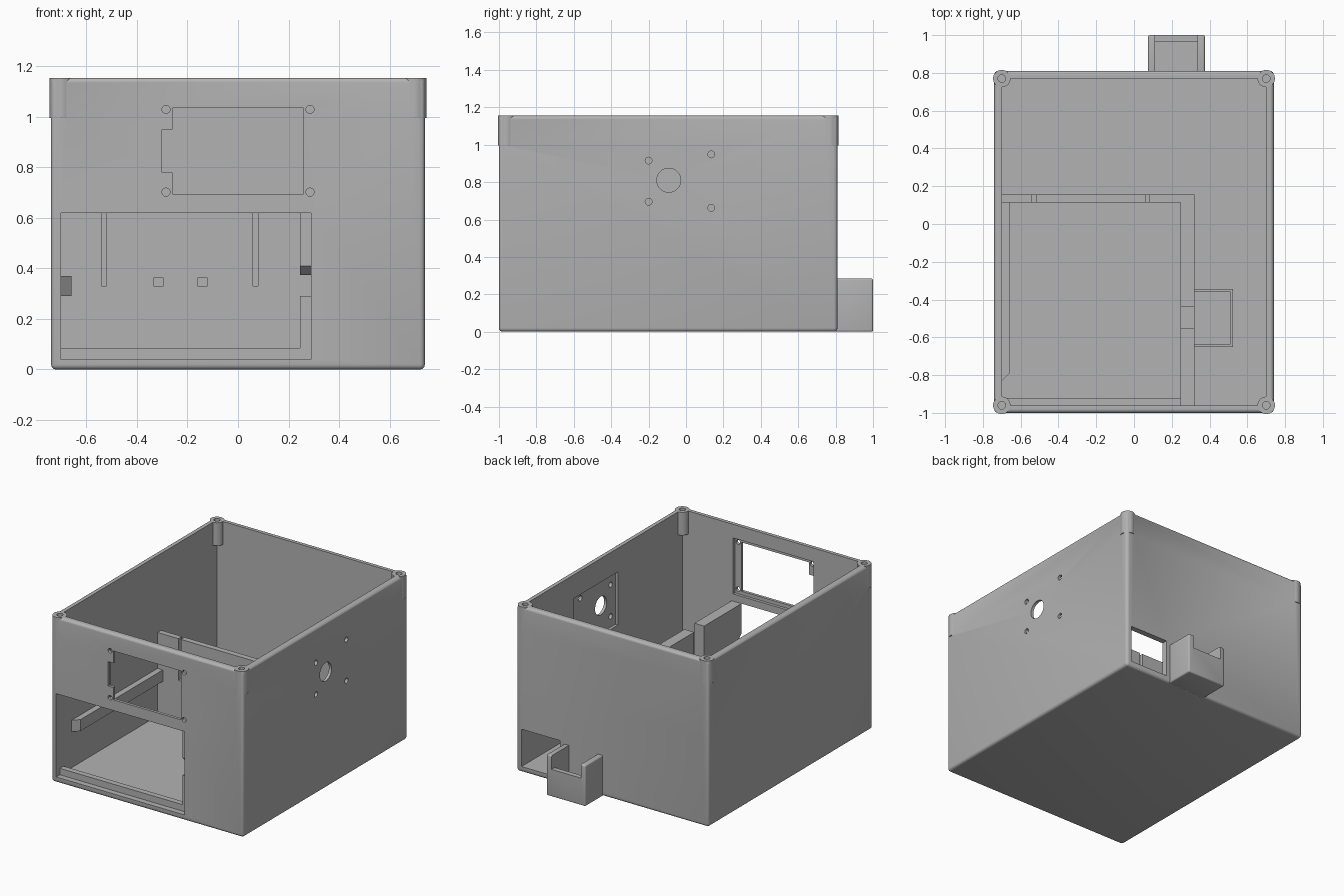
import bpy, bmesh, math
from mathutils import Matrix, Vector

if "Cube" in bpy.data.objects:
    bpy.data.objects.remove(bpy.data.objects["Cube"], do_unlink=True)

GREY = (0.45, 0.45, 0.45, 1)
mat = bpy.data.materials.new("plain_grey")
mat.use_nodes = True
mat.diffuse_color = GREY
mat.node_tree.nodes["Principled BSDF"].inputs["Base Color"].default_value = GREY


def finish(name, bm):
    bmesh.ops.recalc_face_normals(bm, faces=bm.faces[:])
    mesh = bpy.data.meshes.new(name)
    bm.to_mesh(mesh)
    bm.free()
    obj = bpy.data.objects.new(name, mesh)
    obj.data.materials.append(mat)
    bpy.context.collection.objects.link(obj)
    return obj


def box(name, x, y, z, round_edges=0):
    """Box from (low, high) ranges; optionally rounds all but the top edges."""
    bm = bmesh.new()
    bmesh.ops.create_cube(bm, size=1)
    for v in bm.verts:
        v.co = [r[0] if c < 0 else r[1] for c, r in zip(v.co, (x, y, z))]
    if round_edges:
        edges = [e for e in bm.edges if min(v.co.z for v in e.verts) < z[1]]
        bmesh.ops.bevel(bm, geom=edges, offset=round_edges, segments=4,
                        profile=0.5, affect='EDGES')
    return finish(name, bm)


def cylinder(name, centre, radius, length, axis='Z', sides=32):
    bm = bmesh.new()
    turn = {'X': Matrix.Rotation(math.pi / 2, 4, 'Y'),
            'Y': Matrix.Rotation(math.pi / 2, 4, 'X'), 'Z': Matrix()}[axis]
    bmesh.ops.create_cone(bm, cap_ends=True, segments=sides, radius1=radius,
                          radius2=radius, depth=length,
                          matrix=Matrix.Translation(centre) @ turn)
    return finish(name, bm)


def prism(name, points, offset):
    bm = bmesh.new()
    face = bm.faces.new([bm.verts.new(p) for p in points])
    out = bmesh.ops.extrude_face_region(bm, geom=[face])
    bmesh.ops.translate(bm, vec=Vector(offset),
                        verts=[v for v in out["geom"] if isinstance(v, bmesh.types.BMVert)])
    return finish(name, bm)


def combine(target, other, operation='DIFFERENCE'):
    mod = target.modifiers.new("combine", 'BOOLEAN')
    mod.operation, mod.solver, mod.object = operation, 'EXACT', other
    bpy.context.view_layer.objects.active = target
    bpy.ops.object.modifier_apply(modifier=mod.name)
    bpy.data.objects.remove(other, do_unlink=True)


def cut(target, x, y, z):
    combine(target, box("cutter", x, y, z))


# Open-topped case
case = box("case", (-0.74, 0.74), (-1, 0.81), (0, 1.155), 0.02)
cut(case, (-0.70, 0.70), (-0.96, 0.77), (0.04, 1.3))

# Corner screw posts with blind holes
for x in (-0.70, 0.70):
    for y in (-0.96, 0.77):
        combine(case, cylinder("post", (x, y, 1.075), 0.046, 0.16), 'UNION')
for x in (-0.70, 0.70):
    for y in (-0.96, 0.77):
        combine(case, cylinder("cutter", (x, y, 1.13), 0.02, 0.2))

# Display window: inner recess, opening, side notch and screw holes
cut(case, (-0.31, 0.31), (-0.98, -0.9), (0.67, 1.06))
cut(case, (-0.26, 0.26), (-1.1, -0.9), (0.695, 1.035))
cut(case, (-0.30, -0.25), (-1.1, -0.9), (0.78, 0.95))
for x in (-0.285, 0.285):
    for z in (0.702, 1.03):
        combine(case, cylinder("cutter", (x, -1, z), 0.016, 0.3, 'Y'))

# Large front bay opening and rear opening
cut(case, (-0.70, 0.29), (-1.1, -0.95), (0.04, 0.62))
cut(case, (0.405, 0.70), (0.7, 0.9), (0.04, 0.30))

# Side wall: inner recess, round hole and four screw holes
cut(case, (0.6, 0.72), (-0.25, 0.24), (0.62, 0.99))
combine(case, cylinder("cutter", (0.74, -0.092, 0.81), 0.064, 0.3, 'X', 48))
for y, z in ((-0.2, 0.915), (-0.2, 0.695), (0.135, 0.948), (0.135, 0.662)):
    combine(case, cylinder("cutter", (0.74, y, z), 0.018, 0.3, 'X'))

# Rear cable pocket with a notched outer wall
pocket = box("rear_pocket", (0.075, 0.375), (0.79, 1), (0, 0.285), 0.01)
cut(pocket, (0.11, 0.335), (0.7, 0.965), (0.04, 0.5))
cut(pocket, (0.11, 0.335), (0.9, 1.1), (0.19, 0.5))

# Bay back wall with two slots and two square holes
back = box("bay_back_wall", (-0.70, 0.245), (0.115, 0.155), (0.04, 0.62))
for x in (-0.53, 0.07):
    cut(back, (x - 0.01, x + 0.01), (0, 0.3), (0.33, 0.8))
for x in (-0.315, -0.14):
    cut(back, (x - 0.018, x + 0.018), (0, 0.3), (0.328, 0.364))

# Bay side wall with a flared slide groove and a cable notch
side = box("bay_side_wall", (0.245, 0.32), (-0.96, 0.155), (0.04, 0.62))
groove = [(0.2, y, z) for y, z in
          ((-1, 0.29), (0.115, 0.29), (0.115, 0.375), (-0.92, 0.375), (-0.96, 0.41), (-1, 0.41))]
combine(side, prism("cutter", groove, (0.09, 0, 0)))
cut(side, (0.2, 0.4), (-0.55, -0.44), (0.25, 0.8))

# Slide rail with an angled tip, and front sill
prism("slide_rail", [(x, y, 0.29) for x, y in
                     ((-0.70, -0.83), (-0.66, -0.79), (-0.66, 0.115), (-0.70, 0.115))],
      (0, 0, 0.08))
box("front_sill", (-0.70, 0.245), (-0.96, -0.92), (0.04, 0.085))

# Small three-sided bracket beside the bay
bracket = box("cable_bracket", (0.32, 0.525), (-0.65, -0.345), (0.04, 0.30))
cut(bracket, (0.3, 0.51), (-0.635, -0.36), (0.0, 0.5))

# Smooth the rounded edges and holes, keep corners sharp
for obj in (case, pocket):
    bpy.ops.object.select_all(action='DESELECT')
    obj.select_set(True)
    bpy.context.view_layer.objects.active = obj
    bpy.ops.object.shade_smooth_by_angle(angle=math.radians(30))
